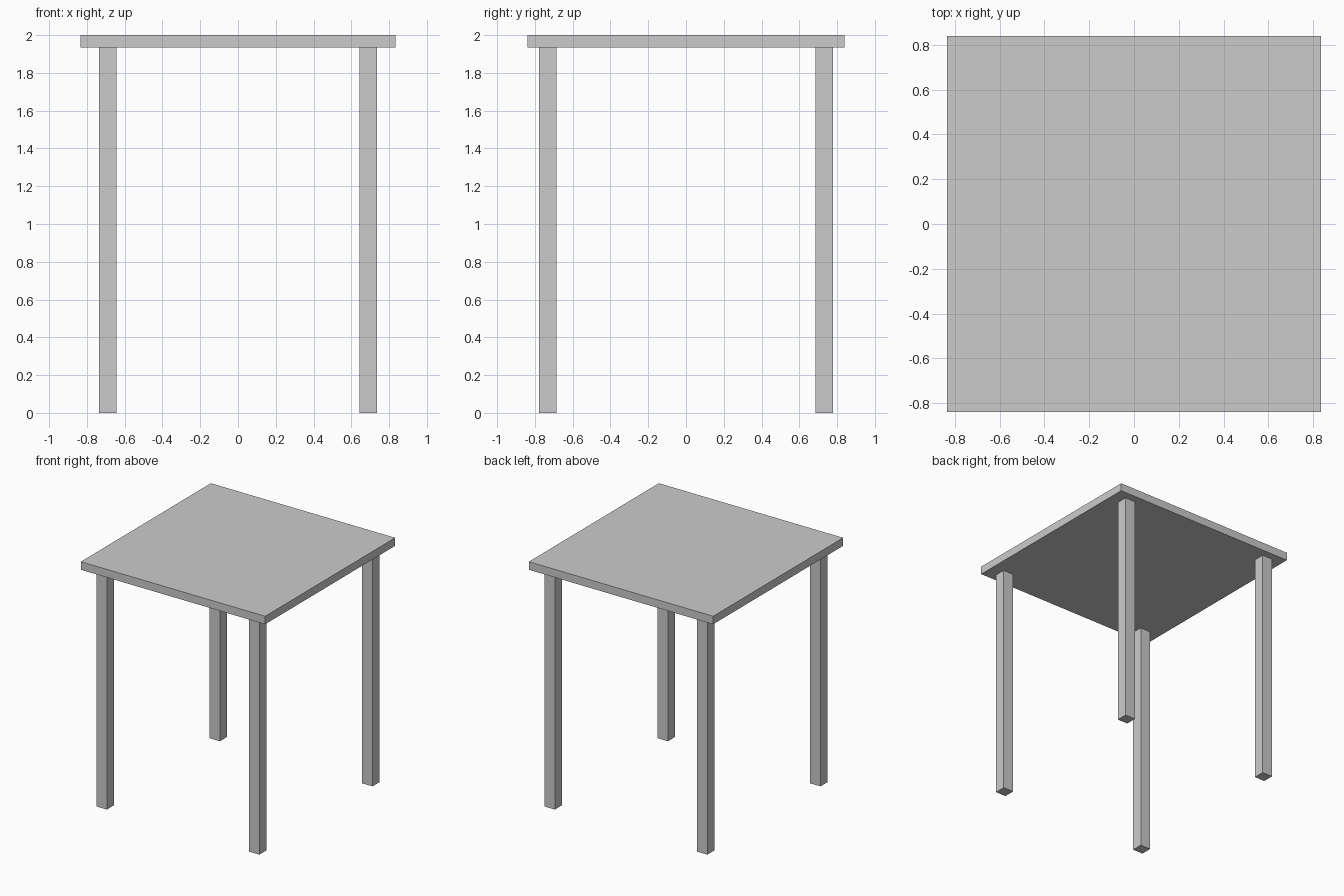
import bpy

if "Cube" in bpy.data.objects:
    bpy.data.objects.remove(bpy.data.objects["Cube"])


def box(name, lo, hi):
    """Axis-aligned box between two corners."""
    centre = [(a + b) / 2 for a, b in zip(lo, hi)]
    bpy.ops.mesh.primitive_cube_add(size=1, location=centre)
    obj = bpy.context.object
    obj.name = name
    obj.scale = [b - a for a, b in zip(lo, hi)]
    bpy.ops.object.transform_apply(location=False, rotation=False, scale=True)
    return obj


HALF_X, HALF_Y = 0.834, 0.84      # table top half sizes
TOP_Z, UNDER_Z = 2.0, 1.934       # table top faces
LEG_X, LEG_Y = 0.69, 0.731        # leg centres
LEG_HX, LEG_HY = 0.047, 0.046     # leg half sizes

# Table top
box("table_top", (-HALF_X, -HALF_Y, UNDER_Z), (HALF_X, HALF_Y, TOP_Z))

# Four square legs
for y_name, sy in (("front", -1), ("back", 1)):
    for x_name, sx in (("left", -1), ("right", 1)):
        x, y = sx * LEG_X, sy * LEG_Y
        box(f"{y_name}_{x_name}_leg",
            (x - LEG_HX, y - LEG_HY, 0), (x + LEG_HX, y + LEG_HY, UNDER_Z))
